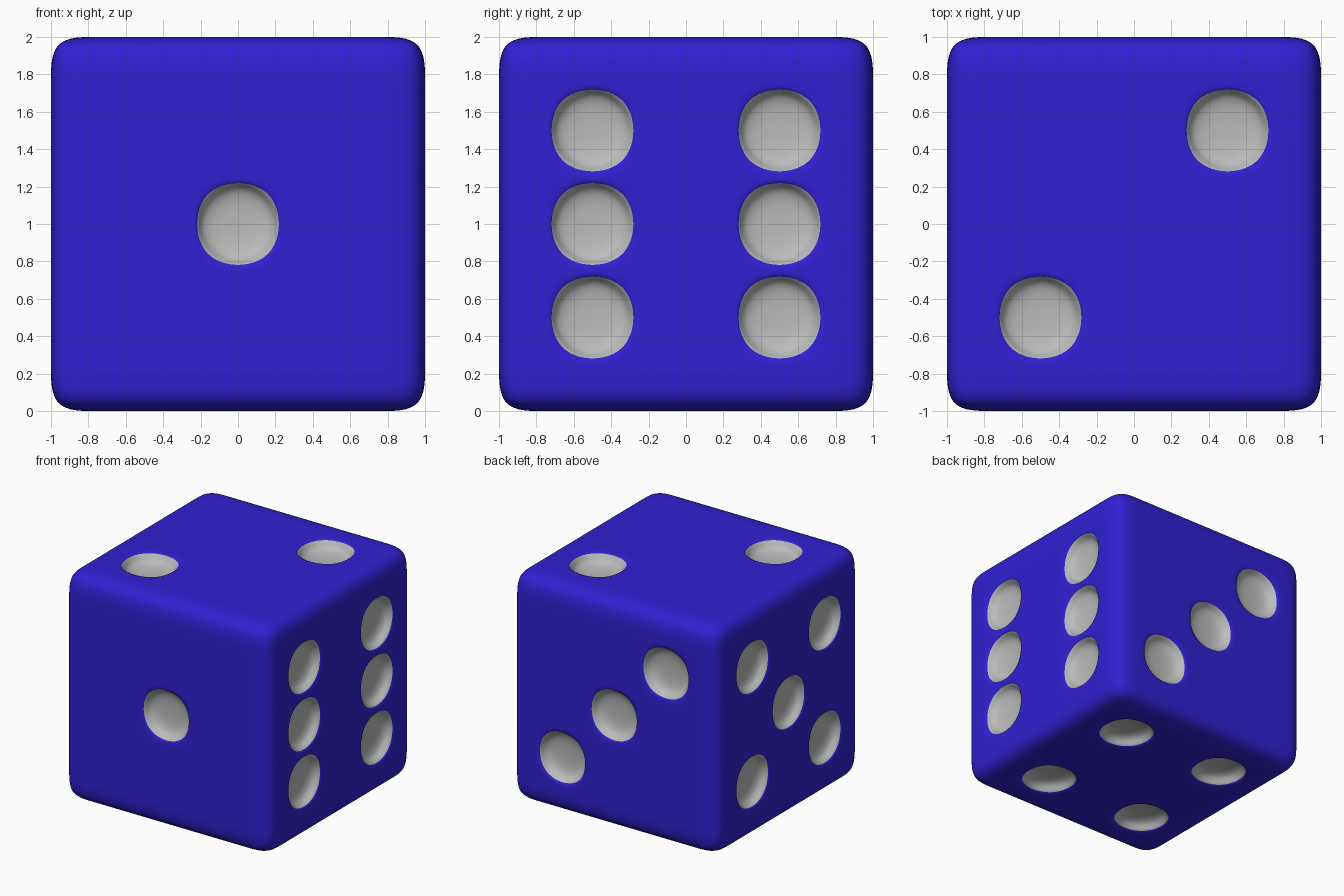
import bpy, bmesh
from mathutils import Vector

if "Cube" in bpy.data.objects:
    bpy.data.objects.remove(bpy.data.objects["Cube"])

H = 0.5   # pip offset from face centre


def material(name, color):
    m = bpy.data.materials.new(name)
    m.diffuse_color = color
    m.use_nodes = True
    m.node_tree.nodes["Principled BSDF"].inputs["Base Color"].default_value = m.diffuse_color
    return m


def sink_pip(bm, centre, normal):
    """Turn the 2x2 cell patch round a grid vertex into a round dimple."""
    hub = min(bm.verts, key=lambda v: (v.co - centre).length)
    faces = list(hub.link_faces)
    # (radius, depth) of each control ring, from the rim inwards
    for i, (radius, depth) in enumerate([(0.24, 0.0), (0.215, 0.065), (0.12, 0.088)]):
        bmesh.ops.inset_region(bm, faces=faces, thickness=0.01)
        ring = {v for f in faces for v in f.verts if v is not hub}
        for v in ring:
            d = v.co - centre
            d -= normal * d.dot(normal)
            v.co = centre + d.normalized() * radius - normal * depth
        if i == 0:
            for f in faces:
                f.material_index = 1
    hub.co = centre - normal * 0.092


# Gridded cube
bm = bmesh.new()
bmesh.ops.create_cube(bm, size=2)
bmesh.ops.subdivide_edges(bm, edges=bm.edges[:], cuts=7, use_grid_fill=True)

# Pips per face: outward normal, then (u, v) axes and pip positions
X, Y, Z = Vector((1, 0, 0)), Vector((0, 1, 0)), Vector((0, 0, 1))
four = [(a, b) for a in (-H, H) for b in (-H, H)]
layout = [
    (-Y, X, Z, [(0, 0)]),                              # front: one
    (Z, X, Y, [(-H, -H), (H, H)]),                     # top: two
    (Y, X, Z, [(H, -H), (0, 0), (-H, H)]),             # back: three
    (-Z, X, Y, four),                                  # bottom: four
    (-X, Y, Z, four + [(0, 0)]),                       # left: five
    (X, Y, Z, four + [(-H, 0), (H, 0)]),               # right: six
]
for n, u, w, pips in layout:
    for a, b in pips:
        sink_pip(bm, n + u * a + w * b, n)

# Die body
bmesh.ops.recalc_face_normals(bm, faces=bm.faces[:])
for f in bm.faces:
    f.smooth = True
mesh = bpy.data.meshes.new("die")
bm.to_mesh(mesh)
bm.free()
mesh.materials.append(material("blue", (0.03, 0.015, 0.65, 1)))
mesh.materials.append(material("pip_grey", (0.5, 0.5, 0.5, 1)))
die = bpy.data.objects.new("die", mesh)
die.location.z = 1
bpy.context.collection.objects.link(die)
sub = die.modifiers.new("rounding", 'SUBSURF')
sub.levels = sub.render_levels = 3
